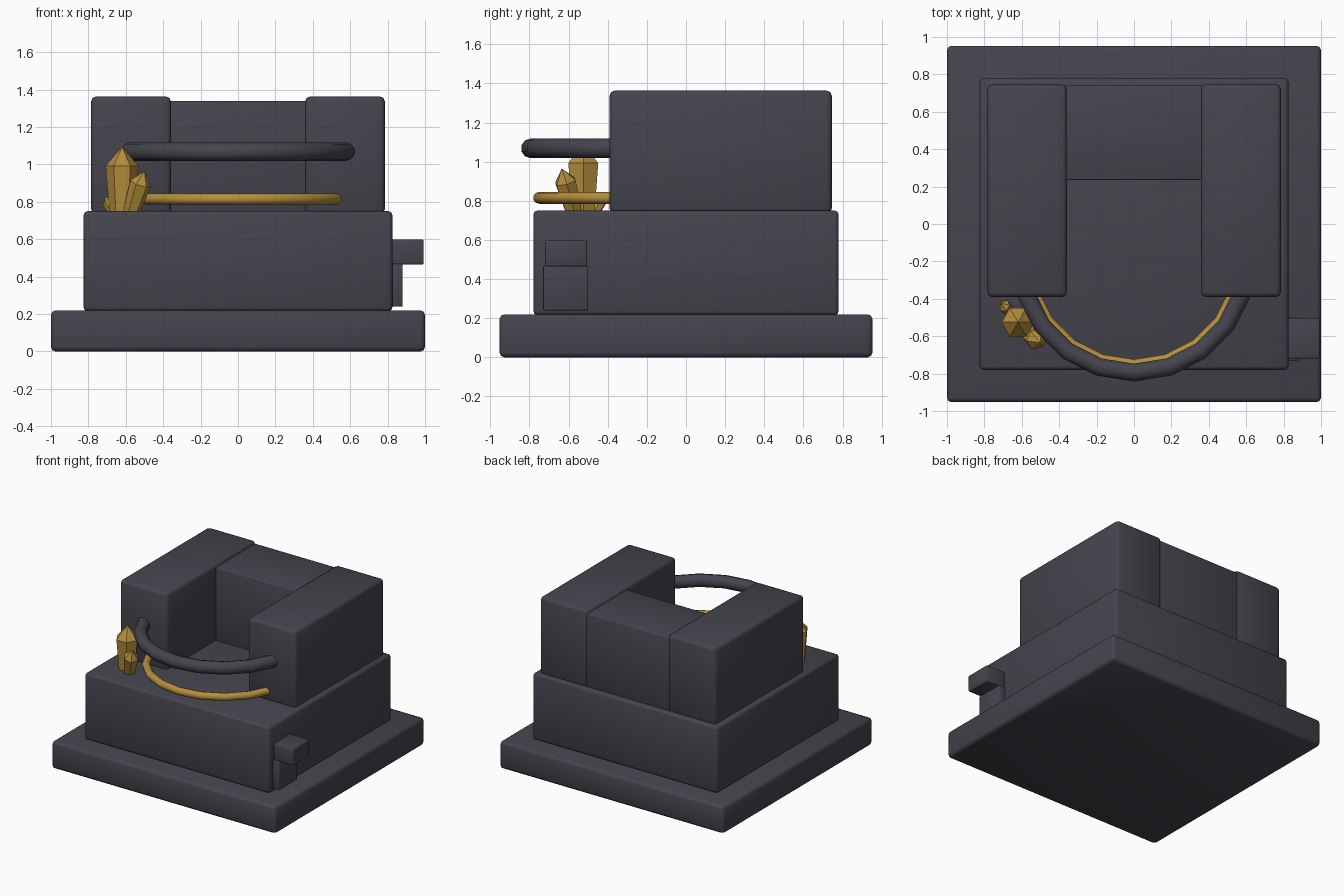
import bpy
import bmesh
import math
from mathutils import Matrix, Vector

if "Cube" in bpy.data.objects:
    bpy.data.objects.remove(bpy.data.objects["Cube"], do_unlink=True)


def material(name, rgb):
    mat = bpy.data.materials.new(name)
    mat.use_nodes = True
    color = (*rgb, 1)
    mat.diffuse_color = color
    shader = next(n for n in mat.node_tree.nodes if n.type == "BSDF_PRINCIPLED")
    shader.inputs["Base Color"].default_value = color
    return mat


slate = material("dark slate", (0.06, 0.058, 0.075))
gold = material("gold", (0.46, 0.27, 0.045))


def finish(bm, name, mat, smooth):
    bmesh.ops.recalc_face_normals(bm, faces=bm.faces)
    mesh = bpy.data.meshes.new(name)
    for face in bm.faces:
        face.smooth = smooth
    bm.to_mesh(mesh)
    bm.free()
    mesh.materials.append(mat)
    obj = bpy.data.objects.new(name, mesh)
    bpy.context.collection.objects.link(obj)
    return obj


def box(name, low, high, bevel):
    """Softly bevelled block between two corners."""
    low, high = Vector(low), Vector(high)
    bm = bmesh.new()
    bmesh.ops.create_cube(bm, size=1)
    bmesh.ops.scale(bm, vec=high - low, verts=bm.verts)
    bmesh.ops.translate(bm, vec=(low + high) / 2, verts=bm.verts)
    bmesh.ops.bevel(bm, geom=bm.edges[:], offset=bevel, segments=2,
                    profile=0.5, affect="EDGES")
    return finish(bm, name, slate, True)


def half_ring(name, radius, tube, z, mat):
    """Bar swept through the front half of a circle, with capped ends."""
    centre = Vector((0, -0.187, z))
    bm = bmesh.new()
    ring = Matrix.Translation(centre + Vector((radius, 0, 0))) @ Matrix.Rotation(math.pi / 2, 4, "X")
    bmesh.ops.create_circle(bm, segments=10, radius=tube, matrix=ring)
    bmesh.ops.spin(bm, geom=bm.verts[:] + bm.edges[:], cent=centre,
                   axis=(0, 0, 1), angle=-math.pi, steps=10)
    bmesh.ops.holes_fill(bm, edges=[e for e in bm.edges if e.is_boundary])
    return finish(bm, name, mat, True)


def crystal(name, base, tip, radius, turn=0.0):
    """Six-sided shard: narrow foot, wide shoulder, pointed tip."""
    base, tip = Vector(base), Vector(tip)
    axis = tip - base
    rot = axis.to_track_quat("Z", "Y")
    bm = bmesh.new()
    rings = []
    for along, size in ((0, 0.75), (0.72, 1)):
        ring = []
        for i in range(6):
            a = turn + i * math.tau / 6
            offset = Vector((math.cos(a), math.sin(a), 0)) * radius * size
            ring.append(bm.verts.new(base + axis * along + rot @ offset))
        rings.append(ring)
    point = bm.verts.new(tip)
    foot, shoulder = rings
    bm.faces.new(foot)
    for i in range(6):
        j = (i + 1) % 6
        bm.faces.new((foot[i], foot[j], shoulder[j], shoulder[i]))
        bm.faces.new((shoulder[i], shoulder[j], point))
    return finish(bm, name, gold, False)


# Stepped plinth
box("base_slab", (-1, -0.953, 0), (1, 0.953, 0.22), 0.025)
box("pedestal", (-0.825, -0.78, 0.215), (0.825, 0.78, 0.75), 0.02)

# Two arm blocks joined by the back block
for side, x in (("right", -0.572), ("left", 0.572)):
    box(side + "_arm", (x - 0.213, -0.39, 0.735), (x + 0.213, 0.745, 1.363), 0.025)
box("back_block", (-0.5, 0.235, 0.735), (0.5, 0.74, 1.34), 0.008)

# Curved bars across the front
half_ring("upper_bar", 0.607, 0.05, 1.068, slate)
half_ring("lower_bar", 0.565, 0.03, 0.815, gold)

# Lever on the left side
box("lever_mount", (0.8, -0.73, 0.24), (0.88, -0.5, 0.468), 0.006)
box("lever_handle", (0.8, -0.72, 0.465), (0.993, -0.505, 0.598), 0.008)

# Crystal cluster
crystal("large_crystal", (-0.62, -0.525, 0.73), (-0.62, -0.525, 1.095), 0.088)
crystal("medium_crystal", (-0.575, -0.57, 0.73), (-0.5, -0.635, 0.965), 0.058, 0.3)
crystal("small_crystal", (-0.655, -0.47, 0.735), (-0.71, -0.425, 0.825), 0.035, 0.2)
